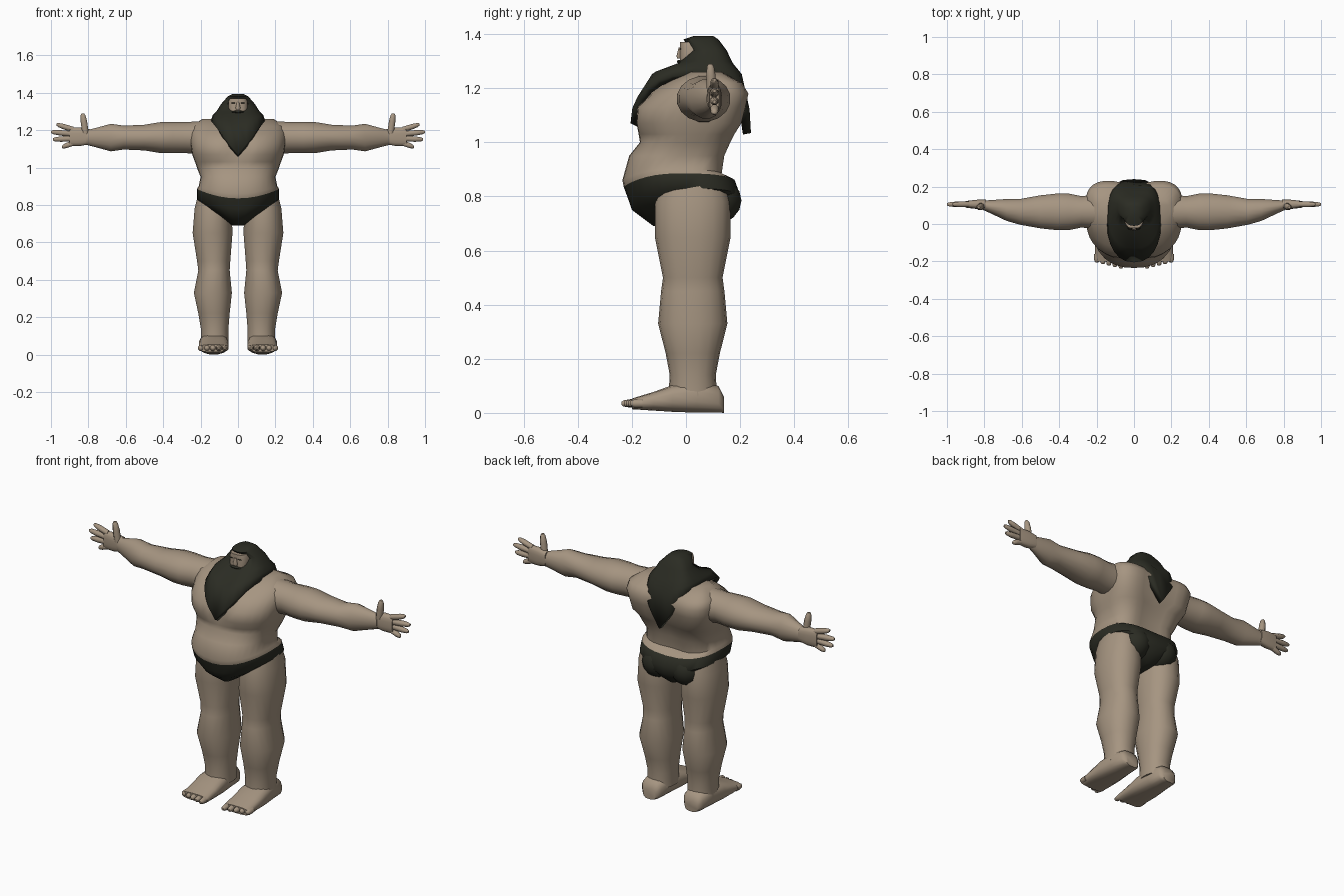
import bpy, bmesh, math
from mathutils import Vector

cube = bpy.data.objects.get("Cube")
if cube:
    bpy.data.objects.remove(cube)


def material(name, rgb):
    m = bpy.data.materials.new(name)
    m.use_nodes = True
    m.diffuse_color = (*rgb, 1)
    shader = m.node_tree.nodes["Principled BSDF"]
    shader.inputs["Base Color"].default_value = (*rgb, 1)
    return m


SKIN = material("tan skin", (.38, .3, .22))
DARK = material("black hair and cloth", (.024, .025, .017))


def finish(name, bm, materials):
    bmesh.ops.recalc_face_normals(bm, faces=bm.faces)
    mesh = bpy.data.meshes.new(name)
    bm.to_mesh(mesh)
    bm.free()
    for m in materials:
        mesh.materials.append(m)
    for polygon in mesh.polygons:
        polygon.use_smooth = True
    mesh.set_sharp_from_angle(angle=math.radians(50))
    obj = bpy.data.objects.new(name, mesh)
    bpy.context.collection.objects.link(obj)
    return obj


def loft(name, rings, materials, open_end=False, dark_bands=0):
    """Skin closed rings; the first dark_bands bands use the second material."""
    bm = bmesh.new()
    rows = [[bm.verts.new(p) for p in ring] for ring in rings]
    count = len(rows[0])
    for band, (low, high) in enumerate(zip(rows, rows[1:])):
        for i in range(count):
            j = (i + 1) % count
            face = bm.faces.new((low[i], low[j], high[j], high[i]))
            face.material_index = int(band < dark_bands)
    start_cap = bm.faces.new(rows[0])
    start_cap.material_index = int(dark_bands > 0)
    if not open_end:
        bm.faces.new(rows[-1])
    return finish(name, bm, materials)


def power(value, squareness):
    return math.copysign(abs(value) ** (2 / squareness), value)


def tube(name, axis, stations, side=1, sides=16, squareness=2, mat=SKIN):
    """Stations are (centre, radius, radius); rings lie across the axis."""
    across = [k for k in range(3) if k != "XYZ".index(axis)]
    rings = []
    for centre, *radii in stations:
        ring = []
        for i in range(sides):
            angle = math.tau * (i + .5) / sides
            point = Vector(centre)
            for k, radius, wave in zip(across, radii, (math.cos, math.sin)):
                point[k] += radius * power(wave(angle), squareness)
            point.x *= side
            ring.append(point)
        rings.append(ring)
    return loft(name, rings, [mat])


def digit(name, axis, start, end, radius, side):
    """A finger or toe: straight, with a rounded tip."""
    stations = []
    for f in (0, .6, .9, 1):
        thickness = radius * (1 - .6 * f ** 8)
        stations.append((Vector(start).lerp(Vector(end), f), thickness, thickness))
    tube(name, axis, stations, side, sides=8)


def ball(name, centre, radii, mat):
    bm = bmesh.new()
    bmesh.ops.create_uvsphere(bm, u_segments=14, v_segments=8, radius=1)
    for v in bm.verts:
        v.co = Vector(c + r * k for c, r, k in zip(centre, radii, v.co))
    return finish(name, bm, [mat])


def body_ring(z, width, front, back, dip, bend, sides, back_dip,
              back_squareness=3, chest=0, spine=0):
    """A level outline, lowered by dip at front and back, grooved in the middle."""
    middle = (front + back) / 2
    ring = []
    for i in range(sides):
        angle = math.tau * i / sides
        s = math.sin(angle)
        squareness = 2.3 if s < 0 else back_squareness
        x = width * power(math.cos(angle), squareness)
        y = middle + (back - front) / 2 * power(s, squareness)
        drop = dip * (1 - abs(x / width) ** bend)
        if s < 0:
            y += chest * math.exp(-(x / .05) ** 2)
        else:
            y -= spine * s * math.exp(-(x / .1) ** 2)
            drop *= back_dip
        ring.append((x, y, z - drop))
    return ring


# Torso and briefs: height, half width, front, back, dip
briefs = [(.69, .03, -.12, .13, 0), (.73, .09, -.16, .17, .01),
          (.78, .16, -.2, .2, .03), (.83, .22, -.21, .2, .05),
          (.885, .22, -.23, .18, .05)]
trunk = [(.9, .21, -.235, .15, .04), (.95, .2, -.21, .16, 0),
         (1, .22, -.17, .18, 0), (1.03, .23, -.175, .195, 0),
         (1.07, .245, -.195, .215, 0), (1.13, .255, -.19, .23, 0),
         (1.18, .26, -.135, .24, 0), (1.22, .25, -.08, .215, 0),
         (1.26, .19, 0, .14, 0)]
rings = [body_ring(*row, bend=2, sides=32, back_dip=.5) for row in briefs]
for row in trunk:
    upper = row[0] > 1.05
    rings.append(body_ring(*row, bend=2, sides=32, back_dip=.5, spine=.03,
                           back_squareness=4 if upper else 3,
                           chest=.035 if upper and row[0] < 1.15 else 0))
loft("torso_and_briefs", rings, [SKIN, DARK], dark_bands=len(briefs) - 1)

# Hair and beard: one shell from crown to pointed hem
mane = [(1.393, .03, .03, .1, 0), (1.38, .055, -.01, .12, 0), (1.34, .09, .02, .15, 0),
        (1.3, .115, -.03, .175, .01), (1.28, .135, -.13, .21, .04),
        (1.25, .145, -.205, .24, .18)]
hair = loft("hair_and_beard",
            [body_ring(*row, bend=1, sides=24, back_dip=1.2) for row in mane],
            [DARK], open_end=True)
thick = hair.modifiers.new("thickness", "SOLIDIFY")
thick.thickness = .03

# Limb profiles: distance along the limb, then two radii
arm = [(.16, .1, .09), (.28, .085, .085), (.35, .1, .085), (.41, .1, .085),
       (.5, .09, .07), (.61, .07, .065), (.68, .06, .075), (.77, .035, .05),
       (.81, .025, .04)]
palm = [(.79, .025, .04), (.84, .025, .05), (.9, .018, .05)]
leg = [(.86, .085, .12), (.78, .1, .14), (.65, .108, .14), (.5, .09, .11),
       (.45, .085, .117), (.33, .103, .128), (.22, .085, .1), (.14, .075, .085),
       (.06, .075, .09)]
foot = [(.14, .04, .03), (.12, .06, .05), (.04, .07, .06), (-.05, .08, .05),
        (-.12, .08, .035), (-.2, .08, .02)]
finger_tips = {"index": .97, "middle": 1, "ring": .99, "little": .94}

for side, label in ((1, "left"), (-1, "right")):
    tube(label + "_arm", "X", [((x, .065 + .2 * max(0, x - .63), 1.16), a, b)
                               for x, a, b in arm], side)
    tube(label + "_palm", "X", [((x, .105, 1.165), a, b) for x, a, b in palm],
         side, squareness=2.8)
    tube(label + "_leg", "Z", [((.1 + a / 3, .025, z), a, b) for z, a, b in leg],
         side, sides=18, squareness=2.2)
    tube(label + "_foot", "Y", [((.13, y, b + max(0, -y) / 15), a, b)
                                for y, a, b in foot], side, squareness=2.8)
    for i, (finger, tip) in enumerate(finger_tips.items()):
        digit(f"{label}_{finger}_finger", "X", (.88, .105, 1.203 - .024 * i),
              (tip, .105, 1.23 - .04 * i), .016, side)
    digit(label + "_thumb", "Z", (.815, .095, 1.18), (.83, .09, 1.29), .019, side)
    for i in range(5):
        x = .07 + .032 * i
        digit(f"{label}_toe_{i + 1}", "Y", (x, -.16, .035),
              (x, .008 * i - .238, .035), .017, side)
    ball(label + "_buttock", (side * .09, .1, .785), (.09, .105, .09), DARK)
    ball(label + "_eyebrow", (side * .024, -.021, 1.345), (.015, .003, .002), DARK)

# Face
tube("face", "Z", [((0, .03, z), r, .053) for z, r in
                   ((1.26, .046), (1.31, .052), (1.35, .052), (1.37, .045))],
     sides=20, squareness=3)
tube("nose", "Z", [((0, -.022, z), r, r) for z, r in
                   ((1.31, .012), (1.32, .014), (1.35, .006))], sides=8)
ball("moustache", (0, -.022, 1.298), (.034, .012, .007), DARK)
ball("chin_beard", (0, -.01, 1.272), (.055, .03, .013), DARK)
